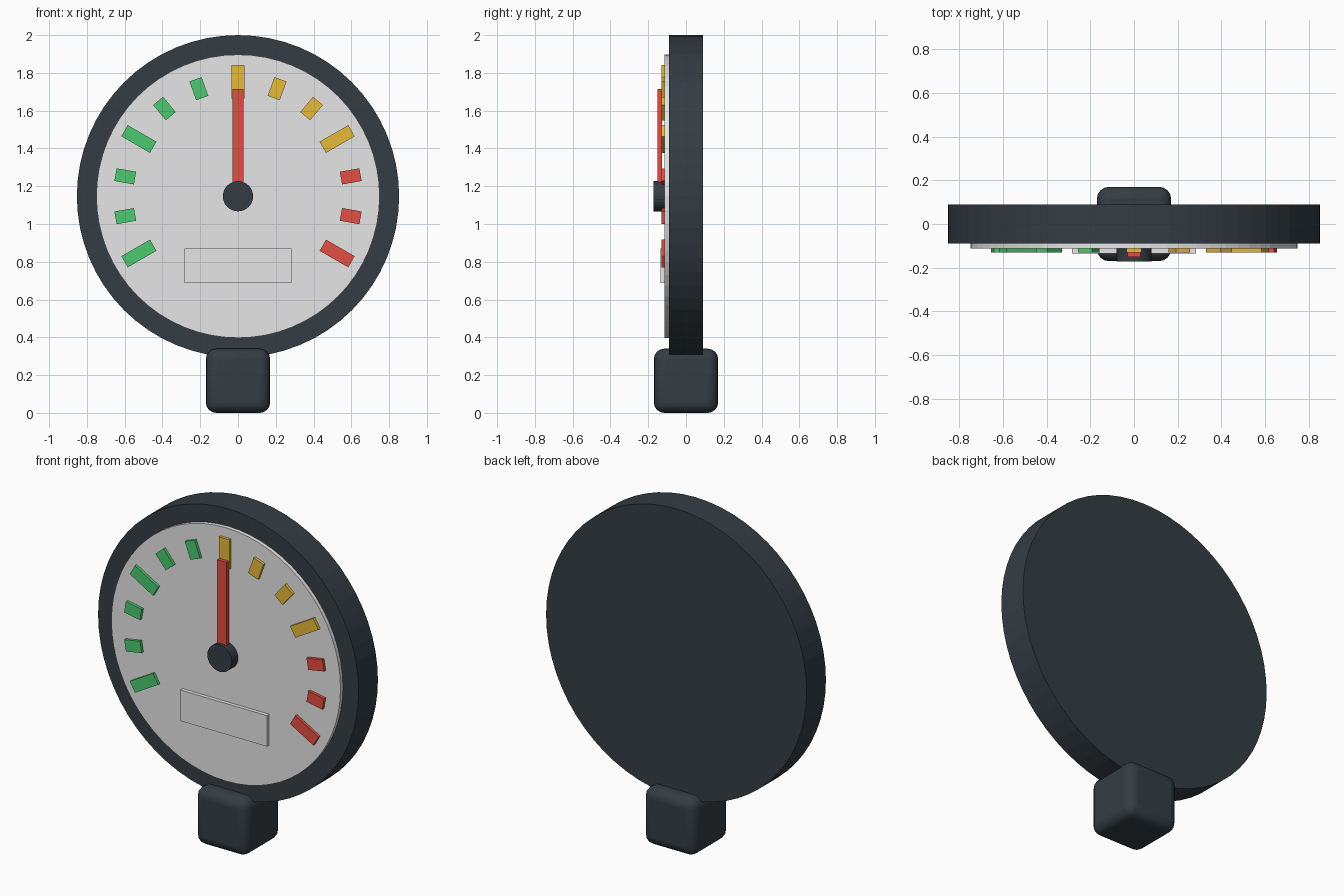
import bpy
from math import pi, radians, sin, cos

cube = bpy.data.objects.get("Cube")
if cube:
    bpy.data.objects.remove(cube, do_unlink=True)

CENTRE_Z = 1.147
FACE_Y = -0.113


def material(name, rgb):
    linear = [((c / 255 + 0.055) / 1.055) ** 2.4 for c in rgb]
    mat = bpy.data.materials.new(name)
    mat.use_nodes = True
    mat.diffuse_color = (*linear, 1)
    mat.node_tree.nodes["Principled BSDF"].inputs["Base Color"].default_value = (*linear, 1)
    return mat


charcoal = material("charcoal", (52, 61, 68))
white = material("off_white", (230, 230, 230))
green = material("green", (76, 200, 112))
yellow = material("yellow", (230, 186, 58))
red = material("red", (228, 78, 66))


def finish(obj, name, mat):
    obj.name = name
    obj.data.materials.append(mat)
    return obj


def disc(name, mat, radius, front, back, sides):
    """Cylinder lying along y, from front to back."""
    bpy.ops.mesh.primitive_cylinder_add(
        vertices=sides, radius=radius, depth=back - front,
        location=(0, (front + back) / 2, CENTRE_Z), rotation=(pi / 2, 0, 0))
    return finish(bpy.context.object, name, mat)


def box(name, mat, x, z, width, height, front, back, turn=0):
    """Box centred at x, z, spun by turn in the plane of the dial."""
    bpy.ops.mesh.primitive_cube_add(
        size=1, location=(x, (front + back) / 2, z), rotation=(0, turn, 0))
    obj = bpy.context.object
    obj.scale = (width, back - front, height)
    bpy.ops.object.transform_apply(location=False, rotation=False, scale=True)
    return finish(obj, name, mat)


# Housing and dial plate
disc("housing", charcoal, 0.853, -0.09, 0.09, 64)
disc("dial_face", white, 0.75, FACE_Y, -0.05, 64)

# Scale marks, a longer one every third step
for step in range(-6, 7):
    angle = radians(20 * step)
    major = step % 3 == 0
    mat = green if step < 0 else yellow if step < 4 else red
    box("major_mark" if major else "minor_mark", mat,
        0.606 * sin(angle), CENTRE_Z + 0.606 * cos(angle),
        0.068, 0.175 if major else 0.105, -0.13, FACE_Y + 0.005, angle)

# Blank readout panel
box("readout_panel", white, 0, 0.778, 0.567, 0.183, -0.135, FACE_Y + 0.005)

# Needle and hub
box("needle", red, 0, 1.43, 0.06, 0.57, -0.152, -0.127)
disc("needle_hub", charcoal, 0.08, -0.172, FACE_Y + 0.005, 32)

# Rounded mounting block below the housing
block = box("mounting_block", charcoal, 0, 0.17, 0.34, 0.34, -0.17, 0.17)
bevel = block.modifiers.new("rounded_edges", "BEVEL")
bevel.width = 0.055
bevel.segments = 4
bpy.ops.object.shade_smooth_by_angle(angle=radians(40))
